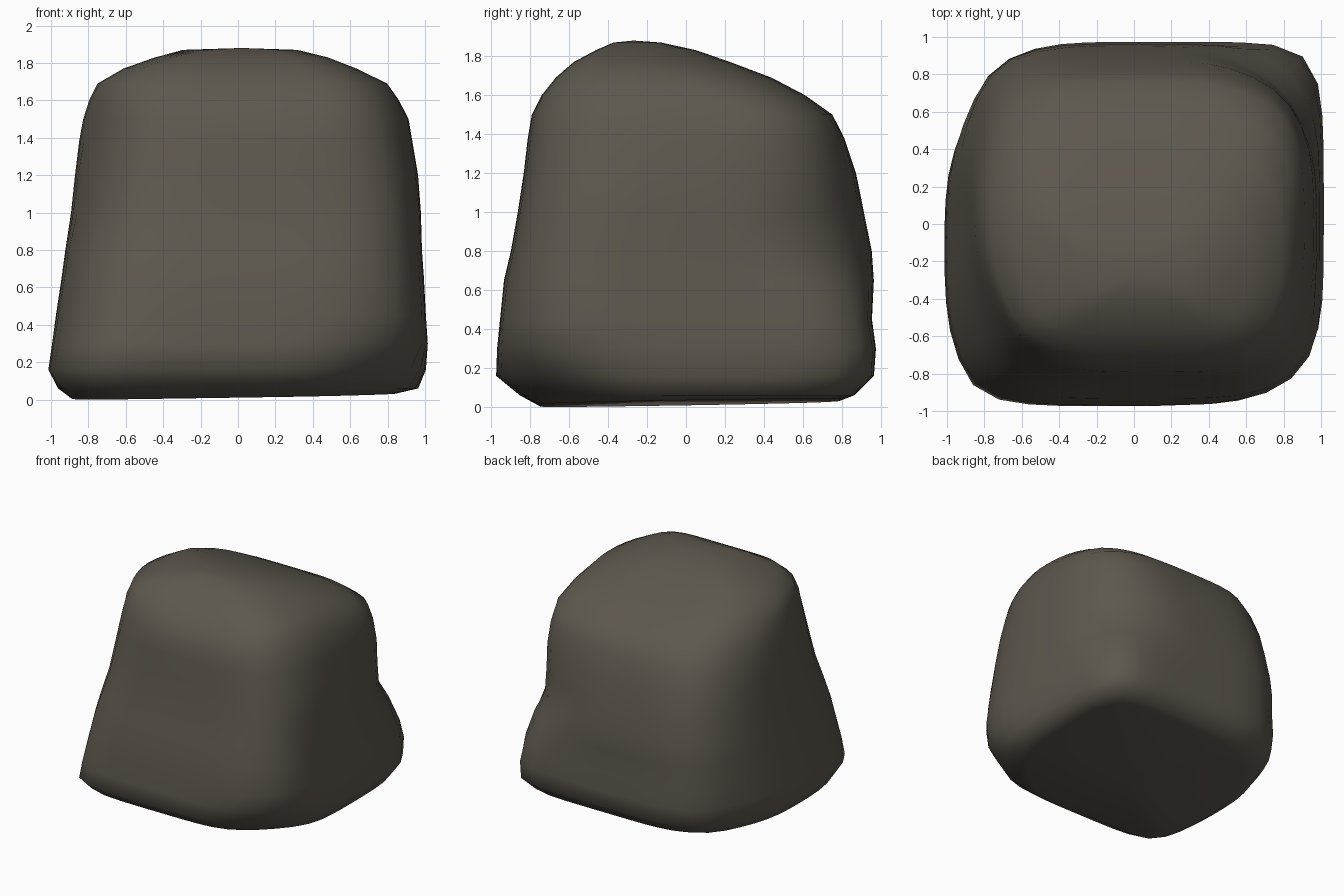
import bpy, bmesh, math

if "Cube" in bpy.data.objects:
    bpy.data.objects.remove(bpy.data.objects["Cube"])

# Outline of the boulder per height: reach towards
# right, back-right, back, back-left, left, front-left, front, front-right
LEVELS = [
    (0.02, (.84, 1.06, .78, .88, .88, 1.16, .74, .84)),
    (0.06, (.95, 1.20, .85, 1.02, .95, 1.24, .84, .94)),
    (0.16, (.99, 1.32, .95, 1.12, 1.0, 1.33, .96, 1.05)),
    (0.30, (1.0, 1.32, .96, 1.15, .98, 1.30, .955, 1.17)),
    (0.45, (.99, 1.28, .94, 1.15, .96, 1.25, .94, 1.20)),
    (0.65, (.98, 1.17, .95, 1.15, .93, 1.19, .92, 1.19)),
    (0.80, (.97, 1.07, .94, 1.13, .91, 1.13, .885, 1.18)),
    (1.00, (.965, 1.06, .90, 1.09, .88, 1.04, .85, 1.15)),
    (1.20, (.95, 1.06, .86, 1.04, .86, .98, .82, 1.10)),
    (1.38, (.92, 1.04, .80, .96, .84, .93, .80, 1.05)),
    (1.50, (.90, 1.0, .74, .88, .82, .90, .78, 1.01)),
    (1.60, (.85, .88, .60, .79, .79, .88, .73, .96)),
    (1.69, (.79, .70, .43, .66, .75, .84, .66, .89)),
    (1.77, (.63, .46, .22, .52, .61, .74, .57, .76)),
    (1.83, (.48, .28, .05, .36, .44, .58, .46, .60)),
    (1.87, (.34, .07, -.13, .18, .30, .38, .37, .42)),
]
# How much the edges between neighbouring sides are cut off, low and high up
CUT_LOW = (.967, .98, .94, .90, .90, .93, .96, .974)
CUT_HIGH = (.94, .925, .94, .92, .90, .93, .95, .935)
SEGMENTS = 48
SHARPNESS = 26          # higher = crisper edges between neighbouring sides


def ring(z, reach):
    """Softened sixteen-sided outline bounded by the reaches and edge cuts."""
    cx, cy = (reach[0] - reach[4]) / 2, (reach[2] - reach[6]) / 2
    t = min(1, max(0, (z - .4) / .5))
    sides = []
    for i in range(8):
        low_high = CUT_LOW[i] * (1 - t) + CUT_HIGH[i] * t
        a = i * math.pi / 4
        mid = a + math.pi / 8
        j = (i + 1) % 8
        n = (math.cos(a), math.sin(a))
        m = (math.cos(mid), math.sin(mid))
        own = reach[i] - n[0] * cx - n[1] * cy
        nj = (math.cos(a + math.pi / 4), math.sin(a + math.pi / 4))
        other = reach[j] - nj[0] * cx - nj[1] * cy
        corner = (own + other) * .5412
        # the cut is measured from the world axis, so it fades with the ring size
        cut = low_high * corner
        sides += [(n, max(.05, own)), (m, max(.05, cut))]
    pts = []
    for k in range(SEGMENTS):
        a = 2 * math.pi * k / SEGMENTS
        dx, dy = math.cos(a), math.sin(a)
        s = sum(max(0, (n[0] * dx + n[1] * dy) / d) ** SHARPNESS for n, d in sides)
        r = 1.015 * s ** (-1 / SHARPNESS)
        pts.append((cx + r * dx, cy + r * dy, z))
    return pts


# Boulder: stacked outlines skinned together
bm = bmesh.new()
rings = [[bm.verts.new(p) for p in ring(z, reach)] for z, reach in LEVELS]
for low, high in zip(rings, rings[1:]):
    for k in range(SEGMENTS):
        j = (k + 1) % SEGMENTS
        bm.faces.new((low[k], low[j], high[j], high[k]))

# Crown and slightly uneven underside
crown = bm.verts.new((.02, -.27, 1.88))
base = bm.verts.new((0, -.1, .03))
for k in range(SEGMENTS):
    j = (k + 1) % SEGMENTS
    bm.faces.new((rings[-1][k], rings[-1][j], crown))
    bm.faces.new((rings[0][j], rings[0][k], base))
for v in rings[0]:
    v.co.z = max(0, .022 + .015 * v.co.x + .015 * v.co.y)

bmesh.ops.recalc_face_normals(bm, faces=bm.faces)
mesh = bpy.data.meshes.new("boulder")
bm.to_mesh(mesh)
bm.free()
for p in mesh.polygons:
    p.use_smooth = True

stone = bpy.data.materials.new("dark grey-brown stone")
stone.diffuse_color = (.11, .096, .076, 1)
stone.use_nodes = True
stone.node_tree.nodes["Principled BSDF"].inputs["Base Color"].default_value = stone.diffuse_color
mesh.materials.append(stone)
bpy.context.collection.objects.link(bpy.data.objects.new("boulder", mesh))
